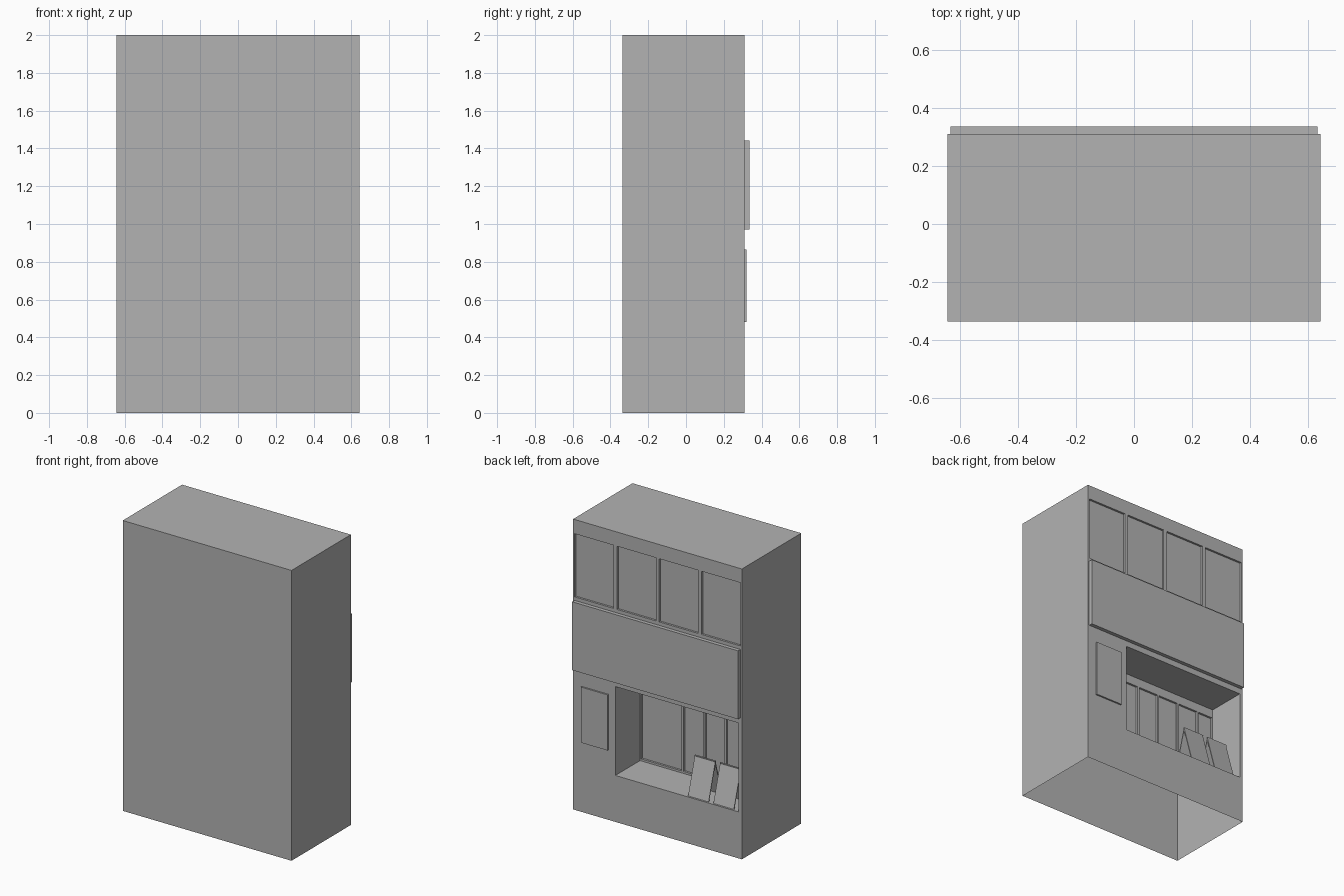
import bpy, bmesh, math
from mathutils import Matrix

default = bpy.data.objects.get("Cube")
if default:
    bpy.data.objects.remove(default, do_unlink=True)

grey = bpy.data.materials.new("plain grey")
grey.use_nodes = True
COLOUR = (0.45, 0.45, 0.45, 1)
grey.diffuse_color = COLOUR
grey.node_tree.nodes["Principled BSDF"].inputs["Base Color"].default_value = COLOUR


def box(name, x, y, z):
    """Box from (min, max) ranges on each axis."""
    bm = bmesh.new()
    bmesh.ops.create_cube(bm, size=1)
    for v in bm.verts:
        for axis, (low, high) in enumerate((x, y, z)):
            v.co[axis] = low if v.co[axis] < 0 else high
    mesh = bpy.data.meshes.new(name)
    bm.to_mesh(mesh)
    bm.free()
    mesh.materials.append(grey)
    obj = bpy.data.objects.new(name, mesh)
    bpy.context.collection.objects.link(obj)
    return obj


def cut(target, x, y, z):
    """Carve a box out of the target."""
    cutter = box("cutter", x, y, z)
    cutter.hide_render = True
    mod = target.modifiers.new("cut", "BOOLEAN")
    mod.operation = "DIFFERENCE"
    mod.solver = "EXACT"
    mod.object = cutter
    bpy.context.view_layer.objects.active = target
    bpy.ops.object.modifier_apply(modifier=mod.name)
    bpy.data.objects.remove(cutter, do_unlink=True)


BACK = 0.31          # plane of the detailed face
POCKET = 0.042       # rear wall of the counter opening
FLOOR = 0.32         # counter height
INSET = 0.014

# Cabinet body
body = box("cabinet_body", (-0.643, 0.643), (-0.336, BACK), (0, 2))

# Four inset upper panels
for i in range(4):
    cx = (i - 1.5) * 0.322
    cut(body, (cx - 0.148, cx + 0.148), (BACK - INSET, 0.4), (1.467, 1.902))

# Counter opening
cut(body, (-0.619, 0.321), (POCKET, 0.4), (FLOOR, 0.932))

# Inset panels on the rear wall of the opening
inner_panels = [(0.005, 0.312)]
inner_panels += [(-0.161 - i * 0.163, -0.011 - i * 0.163) for i in range(3)]
inner_panels.append((-0.612, -0.5))
for span in inner_panels:
    cut(body, span, (POCKET - INSET, 0.1), (0.334, 0.872))

# The cabinet is a shell, open underneath
bm = bmesh.new()
bm.from_mesh(body.data)
bottom = [f for f in bm.faces if f.calc_center_median().z < 0.001]
bmesh.ops.delete(bm, geom=bottom, context="FACES")
bm.to_mesh(body.data)
bm.free()

# Raised sign board and notice panel
box("sign_board", (-0.632, 0.632), (BACK, 0.336), (0.972, 1.443))
box("notice_panel", (0.372, 0.577), (BACK, 0.321), (0.482, 0.865))

# Folding counter signs, each made of two leaning plates
LEAN = math.atan2(0.075, 0.255)
RIDGE_Y, RIDGE_Z, LENGTH = 0.225, 0.577, 0.266
for n, right in enumerate((-0.382, -0.575)):
    for side, word in ((1, "front"), (-1, "rear")):
        y = (-0.006, 0) if side > 0 else (0, 0.006)
        plate = box(f"counter_sign_{n + 1}_{word}", (right, right + 0.156), y, (-LENGTH, 0))
        plate.data.transform(Matrix.Translation((0, RIDGE_Y, RIDGE_Z))
                             @ Matrix.Rotation(side * LEAN, 4, "X"))
